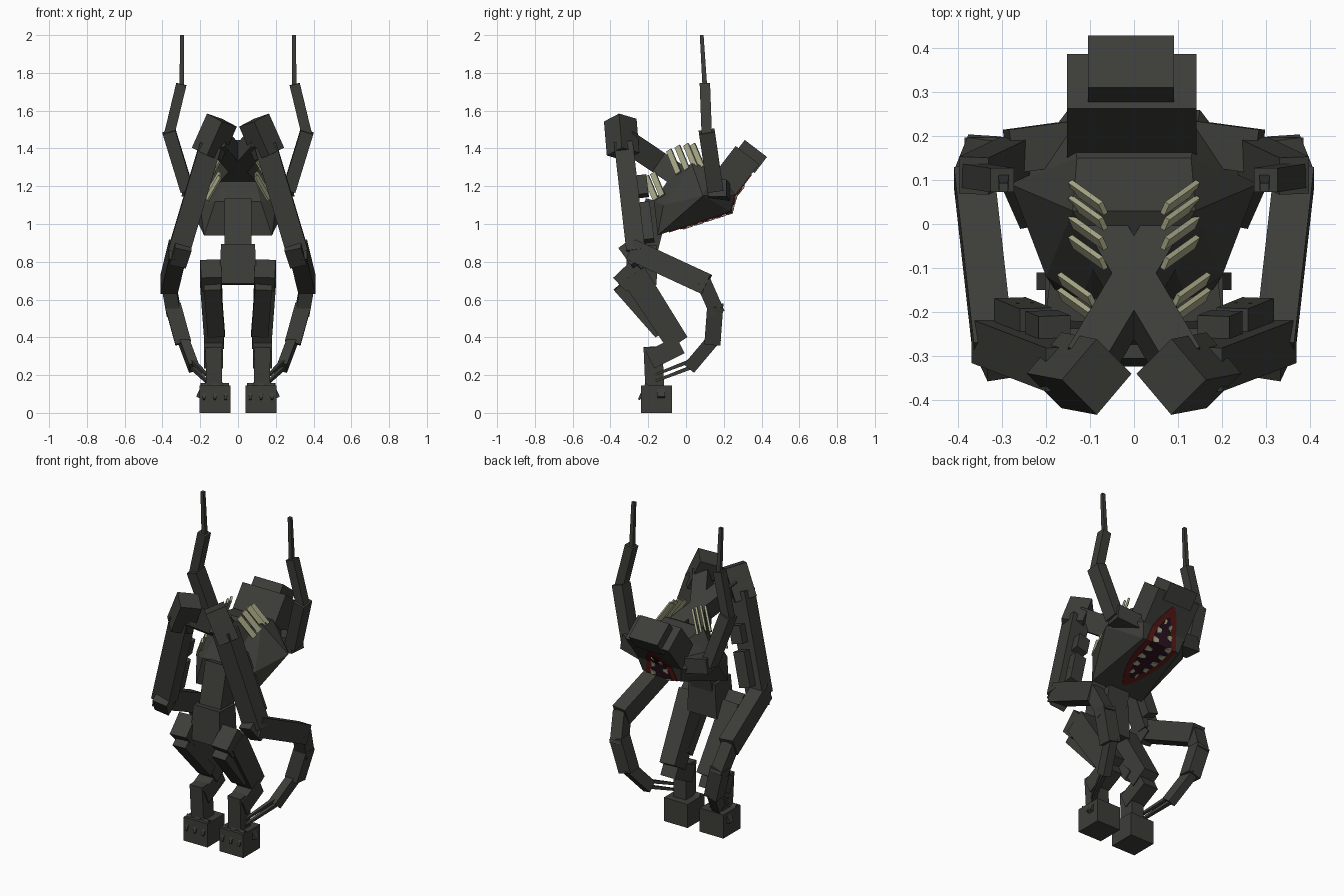
import bpy, bmesh, math
from mathutils import Vector

if "Cube" in bpy.data.objects:
    bpy.data.objects.remove(bpy.data.objects["Cube"])


def material(name, rgb):
    m = bpy.data.materials.new(name)
    m.diffuse_color = (*rgb, 1)
    m.use_nodes = True
    m.node_tree.nodes["Principled BSDF"].inputs["Base Color"].default_value = m.diffuse_color
    return m


HIDE = material("dark_hide", (0.046, 0.047, 0.040))
BONE = material("bone", (0.40, 0.40, 0.25))
GUM = material("red_gum", (0.11, 0.010, 0.010))
MAW = material("dark_maw", (0.022, 0.006, 0.014))


def finish(name, bm, mat):
    bmesh.ops.recalc_face_normals(bm, faces=bm.faces)
    me = bpy.data.meshes.new(name)
    bm.to_mesh(me)
    bm.free()
    me.materials.append(mat)
    ob = bpy.data.objects.new(name, me)
    bpy.context.collection.objects.link(ob)
    return ob


def bar(name, a, b, w, d, mat=HIDE, hint=(1, 0, 0), taper=1.0):
    """Box running from a to b, w wide along hint and d deep."""
    a, b = Vector(a), Vector(b)
    z = (b - a).normalized()
    x = Vector(hint)
    x = (x - z * x.dot(z)).normalized()
    y = z.cross(x)
    bm = bmesh.new()
    bmesh.ops.create_cube(bm, size=1)
    for v in bm.verts:
        t = v.co.z + 0.5
        s = 1 + (taper - 1) * t
        v.co = a.lerp(b, t) + x * v.co.x * w * s + y * v.co.y * d * s
    return finish(name, bm, mat)


def hull(name, pts, mat=HIDE):
    """Convex solid from half its corners, mirrored in x."""
    bm = bmesh.new()
    for x, y, z in pts:
        bm.verts.new((x, y, z))
        bm.verts.new((-x, y, z))
    bmesh.ops.convex_hull(bm, input=bm.verts)
    bmesh.ops.dissolve_limit(bm, angle_limit=0.02, verts=bm.verts, edges=bm.edges)
    return finish(name, bm, mat)


# Torso
hull("chest", [(0.18, -0.15, 0.94), (0.13, 0.235, 1.066), (0.28, 0.09, 1.15),
               (0.20, -0.12, 1.10), (0.13, 0.15, 1.30), (0.08, -0.07, 1.27),
               (0.14, 0.03, 1.32), (0.15, 0.26, 1.155), (0.12, -0.17, 1.12)])
bar("abdomen", (0, -0.23, 0.80), (0, -0.15, 1.12), 0.145, 0.13)
bar("pelvis", (0, -0.24, 0.68), (0, -0.23, 0.89), 0.20, 0.17, taper=0.9)

# Bent-back neck and head
bar("neck_block", (-0.005, 0.19, 1.19), (-0.005, 0.325, 1.365), 0.295, 0.157)
bar("head", (-0.007, 0.305, 1.315), (-0.007, 0.37, 1.40), 0.195, 0.148)

for s, side in ((-1, "left"), (1, "right")):
    def limb(part, a, b, w, d, mat=HIDE, hint=(1, 0, 0), taper=1.0):
        m = lambda p: (p[0] * s, p[1], p[2])
        return bar(f"{side}_{part}", m(a), m(b), w, d, mat, m(hint), taper)

    # Leg
    limb("hip", (0.14, -0.35, 0.68), (0.145, -0.25, 0.775), 0.11, 0.10)
    limb("thigh", (0.145, -0.28, 0.735), (0.125, -0.045, 0.37), 0.115, 0.14, taper=0.88)
    limb("shin_plate", (0.135, -0.36, 0.67), (0.115, -0.14, 0.42), 0.09, 0.06)
    limb("hock", (0.13, -0.03, 0.36), (0.13, -0.19, 0.28), 0.10, 0.10)
    limb("ankle", (0.13, -0.175, 0.35), (0.125, -0.165, 0.12), 0.085, 0.10)
    limb("foot", (0.122, -0.157, 0), (0.122, -0.157, 0.145), 0.162, 0.165)
    for i, x in enumerate((0.065, 0.122, 0.18)):
        limb(f"toe_{i}", (x, -0.20, 0.15), (x, -0.25, 0.07), 0.035, 0.035, taper=0.3)
    limb("foot_spur", (0.185, -0.13, 0.13), (0.208, -0.13, 0.08), 0.04, 0.03, hint=(0, 1, 0))

    # Long front arm, with a shoulder link that crosses the midline
    limb("shoulder", (0.085, -0.348, 1.55), (0.165, -0.333, 1.37), 0.125, 0.12, hint=(0.7, -0.7, 0))
    limb("shoulder_link", (0.11, -0.33, 1.45), (-0.08, -0.01, 1.235), 0.09, 0.12)
    limb("upper_arm", (0.145, -0.33, 1.42), (0.315, -0.265, 0.85), 0.115, 0.10)
    for i, t in enumerate((0.3, 0.55, 0.72)):
        p = Vector((0.145, -0.335, 1.42)).lerp(Vector((0.315, -0.265, 0.85)), t)
        p += Vector((-0.015, 0.07, 0))
        limb(f"arm_knob_{i}", p, p + Vector((0.03, 0.012, -0.10)), 0.075, 0.07)
    limb("elbow", (0.29, -0.315, 0.89), (0.32, -0.25, 0.80), 0.09, 0.09)
    limb("forearm", (0.32, -0.29, 0.865), (0.365, 0.11, 0.68), 0.09, 0.115)
    limb("wrist", (0.37, 0.09, 0.70), (0.34, 0.165, 0.53), 0.075, 0.08)
    limb("hand", (0.345, 0.155, 0.57), (0.29, 0.14, 0.37), 0.085, 0.085)
    limb("palm", (0.295, 0.155, 0.40), (0.235, 0.02, 0.24), 0.05, 0.07)
    for i, dz in enumerate((0, 0.035)):
        limb(f"claw_{i}", (0.25, 0.05, 0.25 + dz), (0.165, -0.17, 0.165 + dz), 0.025, 0.022, taper=0.6)

    # Raised back limb
    limb("back_shoulder", (0.10, 0.19, 1.16), (0.285, 0.165, 1.19), 0.10, 0.09, hint=(0, 1, 0))
    limb("back_arm", (0.27, 0.155, 1.18), (0.365, 0.11, 1.49), 0.07, 0.085)
    limb("back_forearm", (0.365, 0.11, 1.47), (0.30, 0.10, 1.74), 0.055, 0.055)
    limb("back_spike", (0.297, 0.10, 1.72), (0.297, 0.083, 2.0), 0.025, 0.025, taper=0.8)

    # Broken ribs along the upper side
    for i, (x, y, z) in enumerate(((0.14, 0.085, 1.32), (0.14, 0.05, 1.32), (0.14, 0.005, 1.31),
                                   (0.14, -0.04, 1.29), (0.165, -0.125, 1.17), (0.165, -0.16, 1.15))):
        limb(f"rib_{i}", (x, y, z - 0.02), (x - 0.07, y - 0.05, z + 0.10), 0.012, 0.032, BONE,
             hint=(0.5, -0.5, 0.4))

# Mouth: lens-shaped plates folded from the underside up the back of the neck block
PATH = [Vector(p) for p in ((0, -0.09, 0.960), (0, 0.235, 1.066), (0, 0.258, 1.150), (0, 0.345, 1.263))]
LENGTHS = [(b - a).length for a, b in zip(PATH, PATH[1:])]
TOTAL = sum(LENGTHS)
KNOTS = [sum(LENGTHS[:i]) / TOTAL for i in range(4)]


def on_path(t):
    """Point on the folded centre line and its outward direction."""
    i = max(k for k in range(3) if t >= KNOTS[k] or k == 0)
    d = (PATH[i + 1] - PATH[i]).normalized()
    return PATH[i] + d * (t - KNOTS[i]) * TOTAL, Vector((0, d.z, -d.y))


def half_width(t, t0, t1, w):
    return w * max(0.03, math.sin(math.pi * (t - t0) / (t1 - t0))) ** 0.7


def lens(name, t0, t1, w, lift, mat):
    ts = sorted([t0 + (t1 - t0) * i / 12 for i in range(13)] + KNOTS[1:3])
    bm = bmesh.new()
    rows = []
    for t in ts:
        p, n = on_path(t)
        for k in KNOTS[1:3]:  # mitre the folds
            if abs(t - k) < 1e-6:
                n = (n + on_path(t - 0.01)[1])
                n /= n.length_squared / 2
        h = Vector((half_width(t, t0, t1, w), 0, 0))
        rows.append([bm.verts.new(p + h * a + n * (lift - b))
                     for a, b in ((-1, 0), (1, 0), (1, 0.008), (-1, 0.008))])
    for r, q in zip(rows, rows[1:]):
        for i in range(4):
            bm.faces.new((r[i], r[(i + 1) % 4], q[(i + 1) % 4], q[i]))
    bm.faces.new(rows[0])
    bm.faces.new(rows[-1])
    finish(name, bm, mat)


lens("mouth_gum", 0.0, 1.0, 0.108, 0.005, GUM)
lens("mouth_inside", 0.11, 0.89, 0.074, 0.008, MAW)

# Teeth around the inner rim
for s, side in ((-1, "left"), (1, "right")):
    for i in range(7):
        t = 0.18 + 0.107 * i + (0.02 if s > 0 else -0.02)
        p, n = on_path(t)
        w = half_width(t, 0.11, 0.89, 0.074)
        a = p + Vector((s * w, 0, 0)) + n * 0.008
        b = p + Vector((s * w * 0.45, 0, 0)) + n * 0.012
        bar(f"{side}_tooth_{i}", a, b, 0.008, 0.036, BONE, hint=n, taper=0.5)
